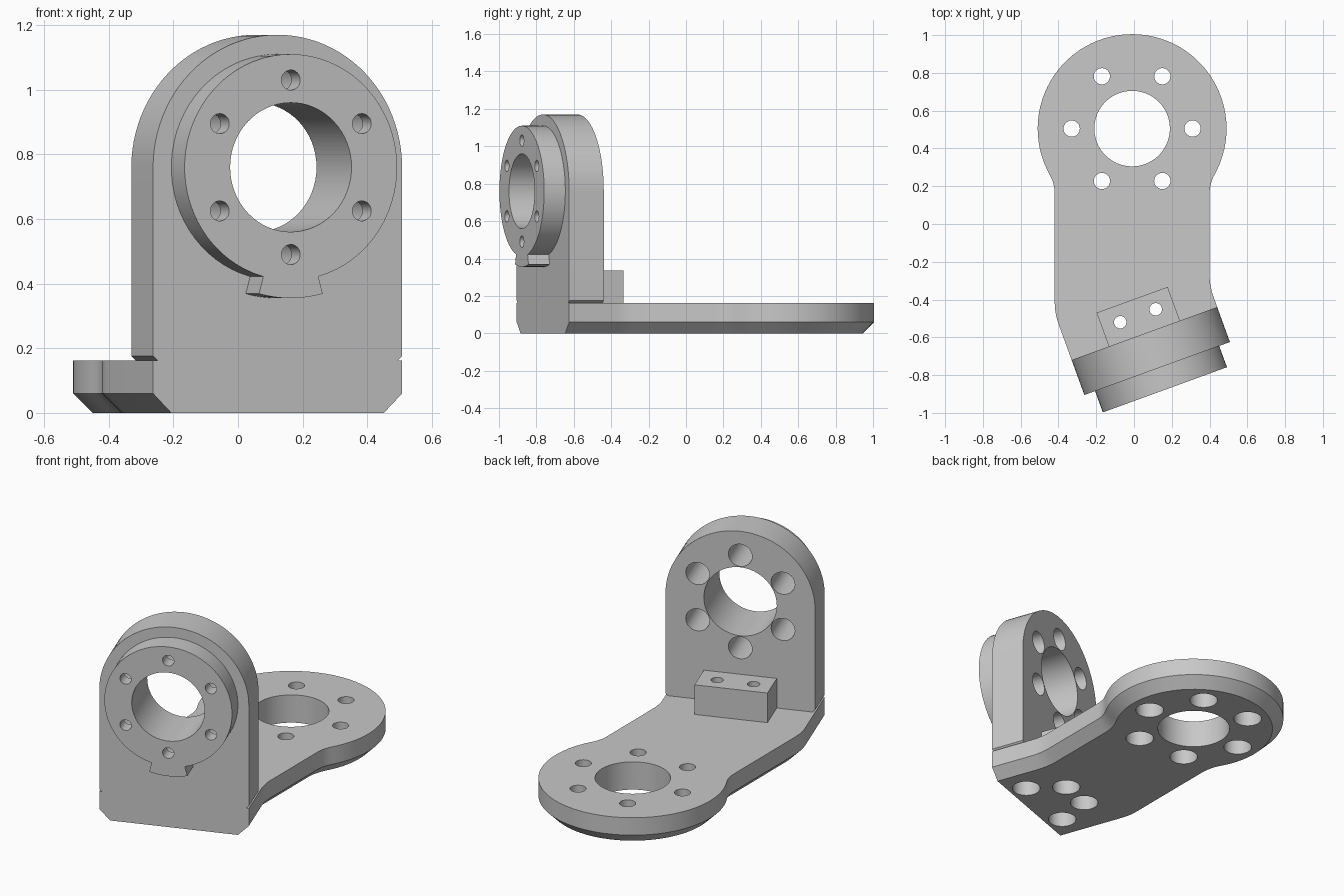
import bpy, bmesh, math
from mathutils import Matrix, Vector

if "Cube" in bpy.data.objects:
    bpy.data.objects.remove(bpy.data.objects["Cube"], do_unlink=True)

COLOUR = (0.58, 0.58, 0.58, 1)
grey = bpy.data.materials.new("machined grey")
grey.use_nodes = True
grey.diffuse_color = COLOUR
grey.node_tree.nodes["Principled BSDF"].inputs["Base Color"].default_value = COLOUR

# Frame of the turned upright: local -y is its front, y = 0 its front face
TILT = math.radians(20)
FRONT = Matrix.Translation((0.1225, -0.765, 0)) @ Matrix.Rotation(TILT, 4, "Z")
HALF, THICK, TOP, HUB = 0.41, 0.197, 0.162, 0.76
cx, cy = -0.01, 0.505


def arc(x, y, r, a0, a1, n):
    angles = [math.radians(a0 + (a1 - a0) * i / n) for i in range(n + 1)]
    return [(x + r * math.cos(a), y + r * math.sin(a)) for a in angles]


def loft(bm, rings, matrix=Matrix()):
    """Closed solid through rings of equal length."""
    vs = [[bm.verts.new(matrix @ Vector(p)) for p in ring] for ring in rings]
    n = len(vs[0])
    for a, b in zip(vs, vs[1:]):
        for i in range(n):
            bm.faces.new((a[i], a[(i + 1) % n], b[(i + 1) % n], b[i]))
    bm.faces.new(vs[0][::-1])
    bm.faces.new(vs[-1])


def finish(name, bm):
    bmesh.ops.recalc_face_normals(bm, faces=bm.faces)
    mesh = bpy.data.meshes.new(name)
    bm.to_mesh(mesh)
    bm.free()
    mesh.materials.append(grey)
    ob = bpy.data.objects.new(name, mesh)
    bpy.context.collection.objects.link(ob)
    return ob


def solid(name, rings, matrix=Matrix()):
    bm = bmesh.new()
    loft(bm, rings, matrix)
    return finish(name, bm)


def flat(pts, z):
    return [(x, y, z) for x, y in pts]


def upright(pts, y):
    return [(x, y, z) for x, z in pts]


def drill(bm, place, steps, x, y, matrix=Matrix(), n=32):
    """Stepped hole: steps are (radius, depth) pairs."""
    loft(bm, [place(arc(x, y, r, 0, 360 - 360 / n, n - 1), d) for r, d in steps], matrix)


def bend(p, a, b, t=0.06, n=4):
    """Rounded corner at p between the directions of a and b."""
    p, a, b = Vector(p), Vector(a), Vector(b)
    s, e = p + (a - p).normalized() * t, p + (b - p).normalized() * t
    return [tuple(s.lerp(p, k / n).lerp(p.lerp(e, k / n), k / n)) for k in range(n + 1)]


def local(x, y):
    return tuple((FRONT @ Vector((x, y, 0))).xy)


def elbow(side):
    """Where the turned side edge meets the straight side edge."""
    start = local(side * HALF, 0)[0]
    return local(side * HALF, (start - cx - side * HALF) / math.sin(TILT))


# Base outline, counter-clockwise from the front edge
neck = 0.2
drop = math.sqrt((0.5 + neck) ** 2 - (HALF + neck) ** 2)
turn = math.degrees(math.atan2(drop, HALF + neck))
outline = [local(-HALF, 0), local(HALF, 0)]
outline += bend(elbow(1), local(HALF, 0), (cx + HALF, cy))
outline += arc(cx + HALF + neck, cy - drop, neck, 180, 180 - turn, 6)
outline += arc(cx, cy, 0.5, -turn, 180 + turn, 56)[1:]
outline += arc(cx - HALF - neck, cy - drop, neck, turn, 0, 6)[1:]
outline += bend(elbow(-1), (cx - HALF, cy), local(-HALF, 0))


def inset(pts, d):
    """Offset inward on every edge but the first one."""
    vecs = [Vector(p) for p in pts]
    normals = []
    for i, p in enumerate(vecs):
        e = (vecs[(i + 1) % len(vecs)] - p).normalized()
        normals.append(Vector((e.y, -e.x)))
    out = []
    for i, p in enumerate(vecs):
        a, b = normals[i - 1], normals[i]
        da, db = (0 if i == 1 else d), (0 if i == 0 else d)
        out.append(tuple(p - (a * da + b * db) / (1 + a.dot(b))))
    return out


base = solid("base_plate", [flat(inset(outline, 0.06), 0), flat(outline, 0.06), flat(outline, TOP)])

# Upright plate with relieved lower corners
plate = [(-HALF, 0.176), (-HALF + 0.015, TOP), (HALF - 0.015, TOP), (HALF, 0.176)]
plate += arc(0, HUB, HALF, 0, 180, 48)
back_plate = solid("upright_plate", [upright(plate, 0), upright(plate, THICK)], FRONT)

# Round boss with a keyed tab at the bottom
key = arc(0, HUB, 0.35, -75, 255, 64) + arc(0, HUB, 0.405, 255, 285, 8)
boss = solid("boss_with_tab", [upright(key, -0.12), upright(key, 0)], FRONT)

# Screw block behind the upright
block = [(-0.2, THICK), (0.2, THICK), (0.2, THICK + 0.19), (-0.2, THICK + 0.19)]
gusset = solid("screw_block", [flat(block, TOP), flat(block, 0.335)], FRONT)

# Holes: two large bores, two rings of bolt holes, four screws under the upright
bm = bmesh.new()
drill(bm, flat, [(0.2, -0.1), (0.2, 0.3)], cx, cy, n=64)
drill(bm, upright, [(0.2, -0.3), (0.2, 0.4)], 0, HUB, FRONT, 64)
for i in range(6):
    a = math.radians(60 * i)
    drill(bm, flat, [(0.077, -0.1), (0.077, 0.09), (0.043, 0.09), (0.043, 0.3)],
          cx + 0.32 * math.cos(a), cy + 0.32 * math.sin(a))
    drill(bm, upright, [(0.031, -0.3), (0.031, -0.04), (0.065, -0.04), (0.065, 0.4)],
          0.27 * math.sin(a), HUB + 0.27 * math.cos(a), FRONT)
for side in (-1, 1):
    for x, y, top in ((0.1, THICK + 0.1, 0.5), (0.2, THICK / 2, 0.4)):
        drill(bm, flat, [(0.077, -0.1), (0.077, 0.09), (0.033, 0.09), (0.033, top)],
              side * x, y, FRONT)
cutter = finish("hole_cutter", bm)
cutter.hide_render = True

for ob in (base, back_plate, boss, gusset):
    bpy.ops.object.select_all(action="DESELECT")
    ob.select_set(True)
    bpy.context.view_layer.objects.active = ob
    mod = ob.modifiers.new("holes", "BOOLEAN")
    mod.operation, mod.solver, mod.object = "DIFFERENCE", "EXACT", cutter
    bpy.ops.object.modifier_apply(modifier=mod.name)
    bpy.ops.object.shade_smooth_by_angle(angle=math.radians(30))
bpy.data.objects.remove(cutter, do_unlink=True)
